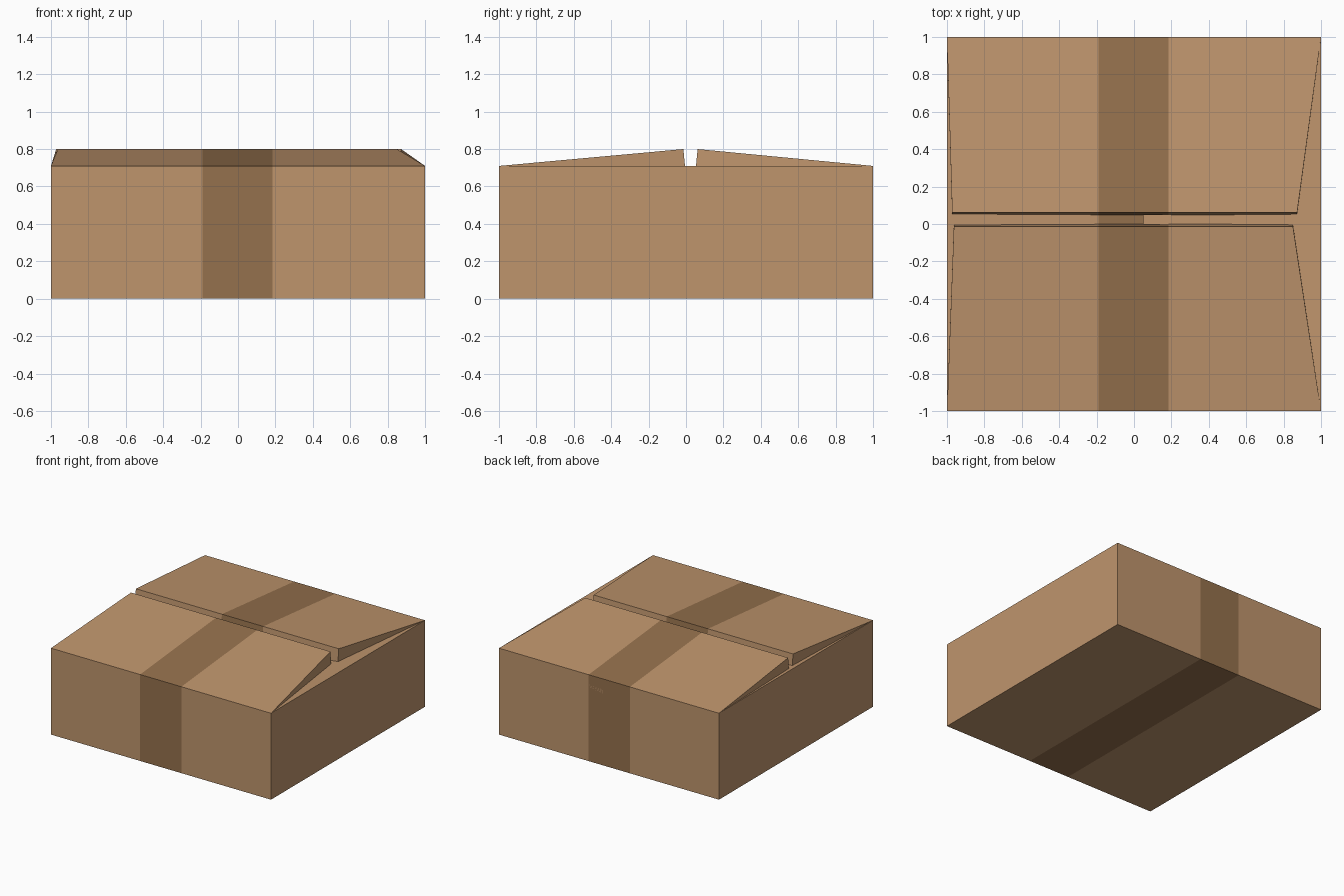
import bpy, bmesh
from mathutils import Vector

if "Cube" in bpy.data.objects:
    bpy.data.objects.remove(bpy.data.objects["Cube"])

H = 0.71                       # wall height
TAPE = (-0.19, 0.185)          # tape strip limits in x


def material(name, rgb):
    m = bpy.data.materials.new(name)
    m.diffuse_color = (*rgb, 1)
    m.use_nodes = True
    m.node_tree.nodes["Principled BSDF"].inputs["Base Color"].default_value = m.diffuse_color
    return m


card = material("cardboard", (0.52, 0.30, 0.152))
tape = material("brown_tape", (0.30, 0.165, 0.074))


def finish(name, bm, taped=True):
    """Cut the tape strip into the faces and colour it by x position."""
    bmesh.ops.recalc_face_normals(bm, faces=bm.faces)
    if taped:
        for x in TAPE:
            bmesh.ops.bisect_plane(bm, geom=bm.verts[:] + bm.edges[:] + bm.faces[:],
                                   plane_co=(x, 0, 0), plane_no=(1, 0, 0))
        for f in bm.faces:
            inside = TAPE[0] < f.calc_center_median().x < TAPE[1]
            f.material_index = int(inside and abs(f.normal.x) < 0.5)
    me = bpy.data.meshes.new(name)
    bm.to_mesh(me)
    bm.free()
    me.materials.append(card)
    me.materials.append(tape)
    ob = bpy.data.objects.new(name, me)
    bpy.context.collection.objects.link(ob)


def wedge_flap(name, hinge, tip, drop, taped=True):
    """Flap tapering from a hinge edge to a thick free edge."""
    bm = bmesh.new()
    pts = [Vector(p) for p in hinge + tip]
    pts += [p + Vector(drop) for p in pts[2:]]
    a, b, c, d, e, f = [bm.verts.new(p) for p in pts]
    for face in ((a, b, c, d), (a, b, e, f), (d, c, e, f), (b, c, e), (a, d, f)):
        bm.faces.new(face)
    finish(name, bm, taped)


# Box walls and bottom, open at the top
bm = bmesh.new()
bmesh.ops.create_cube(bm, size=2)
for v in bm.verts:
    v.co.z = H if v.co.z > 0 else 0
bm.normal_update()
bmesh.ops.delete(bm, geom=[f for f in bm.faces if f.normal.z > 0.5], context='FACES_ONLY')
finish("box_body", bm)

# Inner side flaps, sagging slightly to the middle
wedge_flap("left_inner_flap", [(-1, -1, H), (-1, 1, H)],
           [(0.05, 1, H - 0.06), (0.05, -1, H - 0.06)], (0, 0, -0.03))
wedge_flap("right_inner_flap", [(1, -1, H), (1, 1, H)],
           [(0.05, 1, H - 0.09), (0.05, -1, H - 0.09)], (0, 0, -0.03), taped=False)

# Outer flaps, raised to a gap along the middle
wedge_flap("front_flap", [(-1, -1, H), (1, -1, H)],
           [(0.85, -0.014, 0.8), (-0.963, -0.014, 0.8)], (0, 0.015, -0.16))
wedge_flap("back_flap", [(-1, 1, H), (1, 1, H)],
           [(0.872, 0.062, 0.8), (-0.972, 0.062, 0.8)], (0, -0.015, -0.16))
